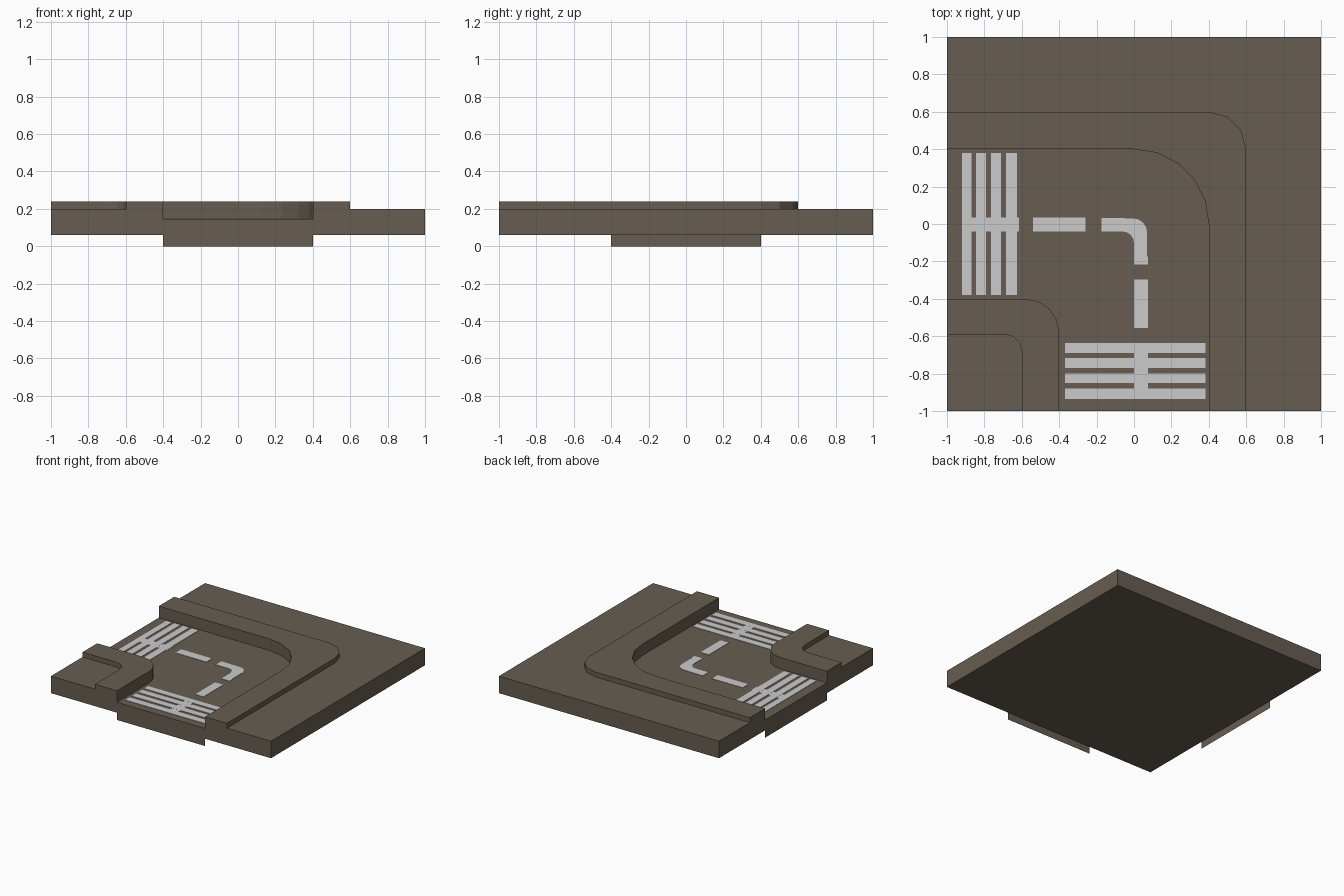
import bpy, math

if "Cube" in bpy.data.objects:
    bpy.data.objects.remove(bpy.data.objects["Cube"])

BASE, GROUND, WALK, ROAD = 0.06, 0.20, 0.24, 0.145


def material(name, rgb):
    m = bpy.data.materials.new(name)
    m.diffuse_color = (*rgb, 1)
    m.use_nodes = True
    m.node_tree.nodes["Principled BSDF"].inputs["Base Color"].default_value = m.diffuse_color
    return m


brown = material("earth brown", (0.135, 0.110, 0.082))
white = material("paint white", (0.60, 0.60, 0.60))


def make(name, verts, faces, mat):
    me = bpy.data.meshes.new(name)
    me.from_pydata(verts, [], faces)
    me.materials.append(mat)
    me.update()
    ob = bpy.data.objects.new(name, me)
    bpy.context.collection.objects.link(ob)
    return ob


def arc(cx, cy, r, n):
    # quarter turn from heading +x to heading -y
    return [(cx + r * math.sin(math.pi / 2 * i / n),
             cy + r * math.cos(math.pi / 2 * i / n)) for i in range(n + 1)]


def bend(cx, cy, r, n):
    # from the left edge, round the corner, to the front edge
    return [(-1, cy + r)] + arc(cx, cy, r, n) + [(cx + r, -1)]


# Nested boundary lines, from the outside corner to the inside corner
curves = [
    [(-1, 1), (1, 1), (1, -1)],
    bend(0.40, 0.40, 0.20, 3),
    bend(0.0, 0.0, 0.40, 5),
    bend(-0.58, -0.58, 0.18, 4),
    bend(-0.69, -0.68, 0.09, 3),
    [(-1, -1)],
]
# Region between each pair: name, top height, bottom of its end faces
regions = [
    ("outer_ground", GROUND, BASE),
    ("outer_sidewalk", WALK, BASE),
    ("road", ROAD, 0.0),          # end faces hang down as thin skirts
    ("inner_sidewalk", WALK, BASE),
    ("inner_ground", GROUND, BASE),
]
heights = [BASE] + [r[1] for r in regions]


def build_region(i):
    name, top, low = regions[i]
    outer, inner = curves[i], curves[i + 1]
    verts, faces = [], []

    def face(pts):
        faces.append(list(range(len(verts), len(verts) + len(pts))))
        verts.extend(pts)

    def wall(a, b, z0, z1):
        face([(*a, z0), (*b, z0), (*b, z1), (*a, z1)])

    # top surface
    loop = outer + inner[::-1]
    face([(x, y, top) for x, y in loop[::-1]])
    # curb walls, kept with the higher neighbour
    if top > heights[i]:
        for a, b in zip(outer, outer[1:]):
            wall(a, b, top, heights[i])
    if i + 1 < len(regions) and regions[i + 1][1] < top:
        for a, b in zip(inner, inner[1:]):
            wall(a, b, regions[i + 1][1], top)
    # cut ends on the left and front edges
    wall(outer[0], inner[0], low, top)
    wall(inner[-1], outer[-1], low, top)
    make(name, verts, faces, brown)


for i in range(len(regions)):
    build_region(i)

# Flat underside
make("underside", [(-1, -1, BASE), (-1, 1, BASE), (1, 1, BASE), (1, -1, BASE)],
     [(0, 1, 2, 3)], brown)


def plate(name, pts, h=0.003):
    # thin painted plate; pts run counter-clockwise
    n = len(pts)
    verts = [(x, y, ROAD) for x, y in pts] + [(x, y, ROAD + h) for x, y in pts]
    faces = [tuple(range(n, 2 * n))]
    faces += [(i, (i + 1) % n, n + (i + 1) % n, n + i) for i in range(n)]
    make(name, verts, faces, white)


def bar(name, x0, x1, y0, y1, h=0.003):
    plate(name, [(x0, y0), (x1, y0), (x1, y1), (x0, y1)], h)


# Crosswalk bars
for k, (x0, x1) in enumerate([(-0.92, -0.868), (-0.845, -0.79),
                              (-0.765, -0.71), (-0.685, -0.625)]):
    bar(f"left_crosswalk_bar_{k + 1}", x0, x1, -0.38, 0.38)
for k, (y0, y1) in enumerate([(-0.935, -0.88), (-0.85, -0.798),
                              (-0.77, -0.717), (-0.69, -0.637)]):
    bar(f"front_crosswalk_bar_{k + 1}", -0.37, 0.382, y0, y1)

# Centre line dashes
bar("left_crossing_dash", -0.918, -0.615, -0.04, 0.034, 0.0025)
bar("left_dash", -0.54, -0.26, -0.04, 0.034)
bar("front_dash", 0.0, 0.075, -0.555, -0.297)
bar("front_crossing_dash", 0.0, 0.075, -0.93, -0.64, 0.0025)

# Curved centre dash
outside = [(-0.175, 0.033)] + arc(-0.005, -0.045, 0.075, 4) + [(0.07, -0.175), (0.075, -0.175), (0.075, -0.217)]
inside = [(-0.175, -0.04)] + arc(-0.06, -0.10, 0.06, 4) + [(0.0, -0.217)]
plate("curved_dash", inside + outside[::-1])
